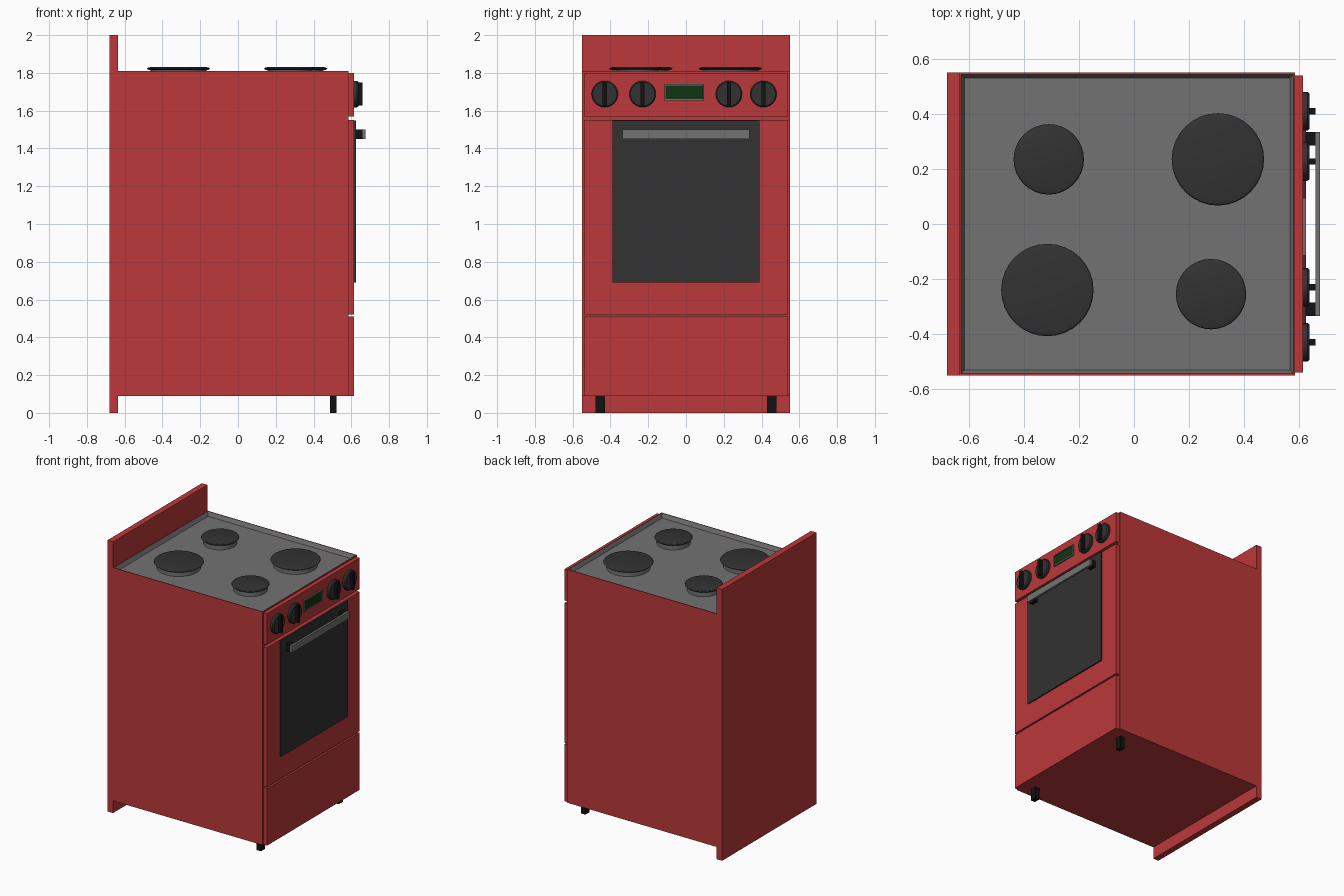
import bpy, bmesh, math

if "Cube" in bpy.data.objects:
    bpy.data.objects.remove(bpy.data.objects["Cube"])


def material(name, r, g, b):
    m = bpy.data.materials.new(name)
    m.diffuse_color = (r, g, b, 1)
    m.use_nodes = True
    m.node_tree.nodes["Principled BSDF"].inputs["Base Color"].default_value = m.diffuse_color
    return m


RED = material("red_enamel", 0.5, 0.04, 0.042)
STEEL = material("steel", 0.17, 0.17, 0.17)
DARK = material("dark_glass", 0.032, 0.032, 0.032)
BLACK = material("black_plastic", 0.006, 0.006, 0.006)
GREEN = material("display_green", 0.005, 0.035, 0.006)


def finish(bm, name, *mats):
    bmesh.ops.recalc_face_normals(bm, faces=bm.faces)
    mesh = bpy.data.meshes.new(name)
    bm.to_mesh(mesh)
    bm.free()
    ob = bpy.data.objects.new(name, mesh)
    bpy.context.collection.objects.link(ob)
    for m in mats:
        mesh.materials.append(m)
    return ob


def box_bm(x, y, z):
    bm = bmesh.new()
    bmesh.ops.create_cube(bm, size=1)
    for v in bm.verts:
        v.co = [lo + (hi - lo) * (c + 0.5) for c, (lo, hi) in zip(v.co, (x, y, z))]
    return bm


def box(name, x, y, z, mat):
    return finish(box_bm(x, y, z), name, mat)


def lathe(name, profile, mat, location, tilt=0.0, steps=32):
    # profile: (radius, height) points from axis to axis
    bm = bmesh.new()
    verts = [bm.verts.new((r, 0, h)) for r, h in profile]
    edges = [bm.edges.new(p) for p in zip(verts, verts[1:])]
    bmesh.ops.spin(bm, geom=verts + edges, cent=(0, 0, 0), axis=(0, 0, 1),
                   angle=2 * math.pi, steps=steps)
    bmesh.ops.remove_doubles(bm, verts=bm.verts, dist=1e-5)
    ob = finish(bm, name, mat)
    ob.location = location
    ob.rotation_euler = (0, tilt, 0)
    bpy.ops.object.select_all(action='DESELECT')
    ob.select_set(True)
    bpy.context.view_layer.objects.active = ob
    bpy.ops.object.shade_smooth_by_angle(angle=math.radians(30))
    return ob


# Cabinet with a sunken steel cooktop
bm = box_bm((-0.635, 0.585), (-0.55, 0.55), (0.09, 1.81))
bm.normal_update()
top = max(bm.faces, key=lambda f: f.calc_center_median().z)
bmesh.ops.inset_region(bm, faces=[top], thickness=0.008)
slopes = bmesh.ops.inset_region(bm, faces=[top], thickness=0.018)["faces"]
for v in top.verts:
    v.co.z -= 0.03
for f in slopes + [top]:
    f.material_index = 1
finish(bm, "cabinet", RED, STEEL)
box("back_panel", (-0.68, -0.635), (-0.55, 0.55), (0, 2), RED)

# Hot plates
for i, (x, y, r) in enumerate([(-0.31, 0.235, 0.128), (0.305, 0.235, 0.168),
                               (-0.315, -0.24, 0.168), (0.28, -0.255, 0.128)]):
    lathe(f"hot_plate_base_{i}", [(0, 1.778), (r * 0.88, 1.778), (r * 0.88, 1.816), (0, 1.816)],
          STEEL, (x, y, 0))
    lathe(f"hot_plate_{i}", [(0, 1.814), (r * 0.93, 1.814), (r, 1.822), (r * 0.97, 1.827),
                             (r * 0.88, 1.831), (0, 1.831)], DARK, (x, y, 0))

# Front panels
box("control_panel", (0.58, 0.615), (-0.54, 0.54), (1.57, 1.80), RED)
box("oven_door", (0.58, 0.615), (-0.54, 0.54), (0.522, 1.55), RED)
box("drawer_front", (0.58, 0.615), (-0.54, 0.54), (0.09, 0.51), RED)
box("oven_window", (0.61, 0.625), (-0.39, 0.39), (0.69, 1.548), DARK)

# Door handle
box("handle_bar", (0.66, 0.676), (-0.335, 0.335), (1.45, 1.50), STEEL)
for side in (-1, 1):
    y = sorted((side * 0.285, side * 0.335))
    box("handle_post", (0.62, 0.66), y, (1.45, 1.50), BLACK)

# Display with a raised frame
bm = box_bm((0.61, 0.625), (-0.115, 0.095), (1.655, 1.74))
bm.normal_update()
face = max(bm.faces, key=lambda f: f.calc_center_median().x)
bmesh.ops.inset_region(bm, faces=[face], thickness=0.008)
bmesh.ops.inset_region(bm, faces=[face], thickness=0.001, depth=-0.005)
face.material_index = 1
finish(bm, "display", STEEL, GREEN)

# Knobs: round dial with a grip bar
for i, y in enumerate((-0.43, -0.23, 0.227, 0.41)):
    lathe(f"knob_dial_{i}", [(0, 0), (0.07, 0), (0.07, 0.017), (0.064, 0.024), (0, 0.024)],
          DARK, (0.614, y, 1.688), math.pi / 2, 24)
    box(f"knob_grip_{i}", (0.63, 0.66), (y - 0.011, y + 0.011), (1.628, 1.748), BLACK)

# Front feet
for side in (-1, 1):
    y = sorted((side * 0.43, side * 0.478))
    box("front_foot", (0.487, 0.522), y, (0, 0.095), BLACK)
